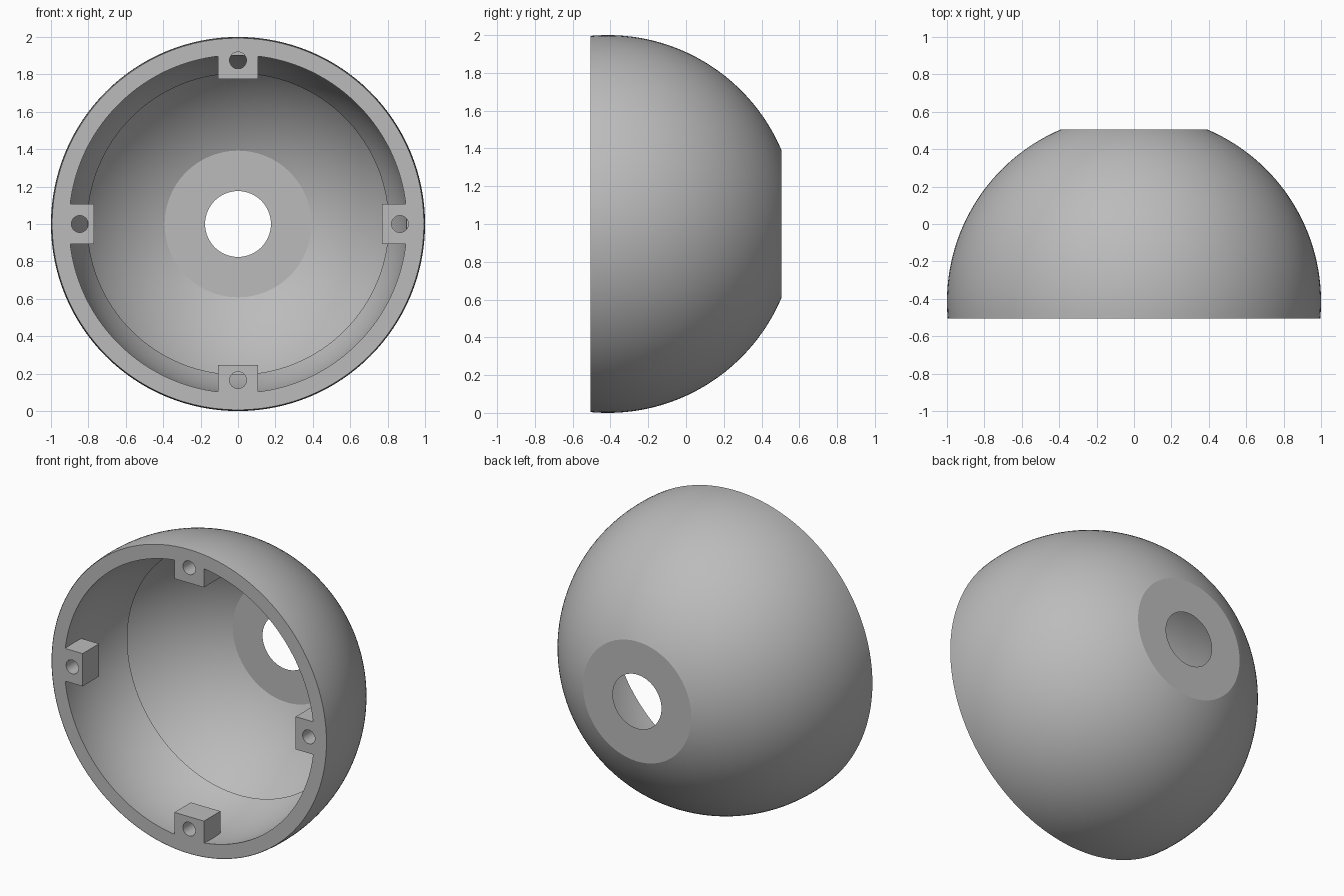
import bpy, bmesh, math
from mathutils import Matrix, Vector

old = bpy.data.objects.get("Cube")
if old:
    bpy.data.objects.remove(old, do_unlink=True)

FRONT, BACK, CENTRE = -0.505, 0.505, -0.415
LINER_END, BLOCK_BACK = 0.005, -0.335
AXIS = Vector((0, 0, 1))

grey = bpy.data.materials.new("plain grey")
grey.use_nodes = True
grey.diffuse_color = (0.5, 0.5, 0.5, 1)
grey.node_tree.nodes["Principled BSDF"].inputs["Base Color"].default_value = (0.5, 0.5, 0.5, 1)


def finish(bm, name):
    bmesh.ops.recalc_face_normals(bm, faces=bm.faces)
    mesh = bpy.data.meshes.new(name)
    bm.to_mesh(mesh)
    bm.free()
    mesh.materials.append(grey)
    obj = bpy.data.objects.new(name, mesh)
    bpy.context.collection.objects.link(obj)
    return obj


def arc(radius, y0, y1, steps):
    """Sphere profile as (radius, y) points between two depths."""
    a0, a1 = (math.asin((y - CENTRE) / radius) for y in (y0, y1))
    angles = [a0 + (a1 - a0) * i / steps for i in range(steps + 1)]
    return [(radius * math.cos(a), CENTRE + radius * math.sin(a)) for a in angles]


def lathe(profile, name, closed):
    """Turn a profile about the front-to-back axis."""
    bm = bmesh.new()
    verts = [bm.verts.new((r, y, AXIS.z)) for r, y in profile]
    pairs = list(zip(verts, verts[1:]))
    if closed:
        pairs.append((verts[-1], verts[0]))
    edges = [bm.edges.new(p) for p in pairs]
    bmesh.ops.spin(bm, geom=verts + edges, cent=AXIS, axis=(0, 1, 0),
                   angle=math.tau, steps=128, use_merge=True)
    bmesh.ops.remove_doubles(bm, verts=bm.verts, dist=0.0001)
    return finish(bm, name)


def box(x, y0, y1, r0, r1, turn, name):
    """Block above the axis, turned about it."""
    bm = bmesh.new()
    size = Matrix.Diagonal((2 * x, y1 - y0, r1 - r0, 1))
    place = Matrix.Translation((0, (y0 + y1) / 2, (r0 + r1) / 2))
    spin = Matrix.Translation(AXIS) @ Matrix.Rotation(turn, 4, 'Y')
    bmesh.ops.create_cube(bm, size=1, matrix=spin @ place @ size)
    return finish(bm, name)


def drill(radius, y0, y1, r, turn, name):
    bm = bmesh.new()
    place = Matrix.Translation((0, (y0 + y1) / 2, r)) @ Matrix.Rotation(math.pi / 2, 4, 'X')
    spin = Matrix.Translation(AXIS) @ Matrix.Rotation(turn, 4, 'Y')
    bmesh.ops.create_cone(bm, cap_ends=True, segments=32, radius1=radius,
                          radius2=radius, depth=y1 - y0, matrix=spin @ place)
    return finish(bm, name)


def apply_boolean(target, tool, operation):
    mod = target.modifiers.new("cut", 'BOOLEAN')
    mod.operation, mod.solver, mod.object = operation, 'EXACT', tool
    bpy.context.view_layer.objects.active = target
    bpy.ops.object.modifier_apply(modifier=mod.name)
    bpy.data.objects.remove(tool, do_unlink=True)


# Thin outer dome with a flat, pierced back
dome = lathe(arc(1.0, FRONT, BACK, 40) + [(0.176, BACK)], "outer_dome", False)

# Thick front rim with a spherical inner face
rim = lathe(arc(0.998, FRONT, LINER_END, 20) + arc(0.908, LINER_END, FRONT, 20),
            "front_rim", True)

# Four screw blocks: turn, inner radius, hole radius from the axis
for turn, inner, hole in ((0, 0.775, 0.875), (90, 0.771, 0.866),
                          (180, 0.754, 0.835), (270, 0.771, 0.846)):
    a = math.radians(turn)
    block = box(0.107, FRONT, BLOCK_BACK, inner, 0.95, a, "screw_block")
    apply_boolean(rim, block, 'UNION')
    apply_boolean(rim, drill(0.045, FRONT - 0.1, BLOCK_BACK + 0.03, hole, a, "drill"),
                  'DIFFERENCE')

# Smooth curved surfaces, crisp edges
for obj in (dome, rim):
    bpy.ops.object.select_all(action='DESELECT')
    obj.select_set(True)
    bpy.context.view_layer.objects.active = obj
    bpy.ops.object.shade_smooth_by_angle(angle=math.radians(18))
